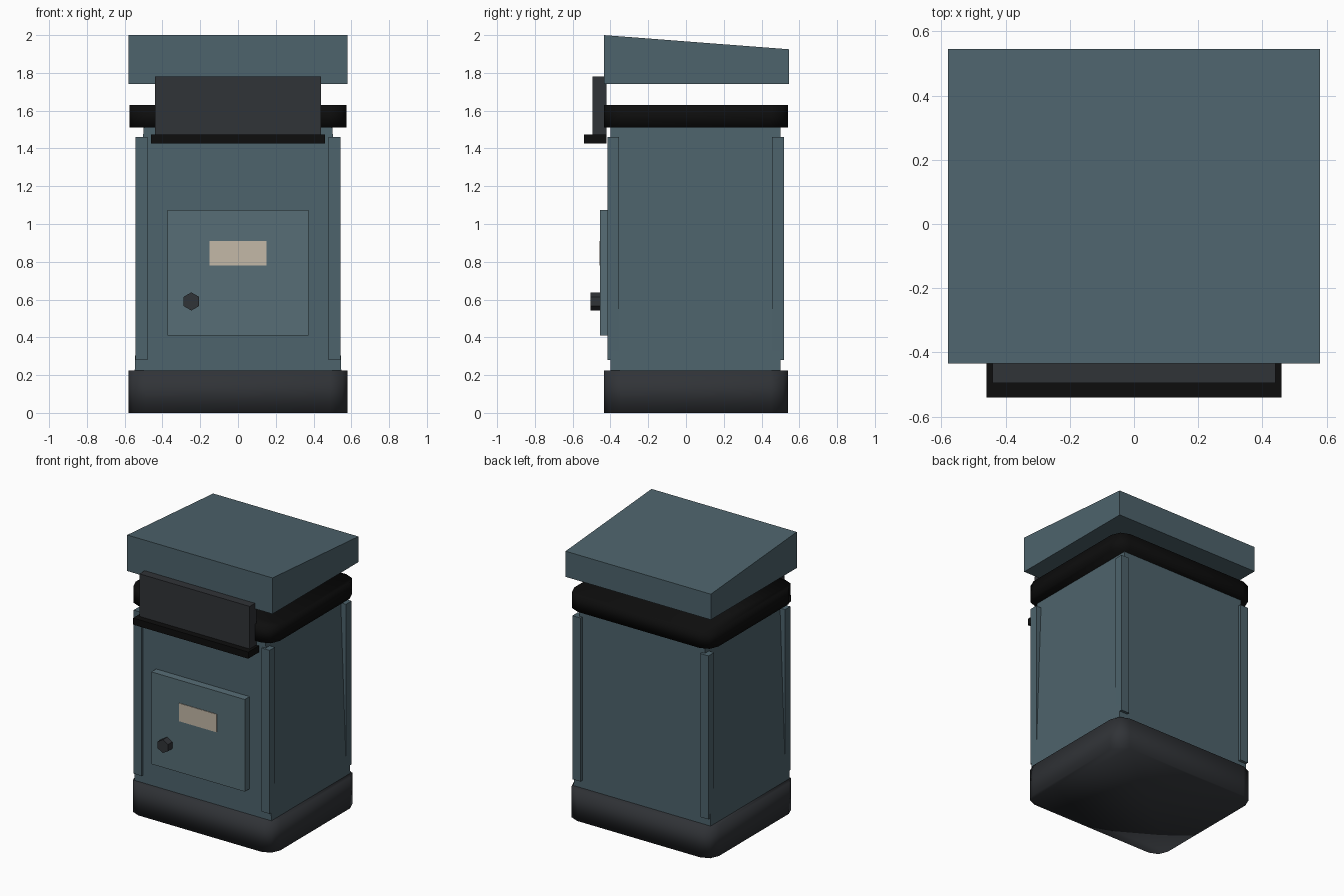
import bpy, bmesh
from mathutils import Matrix

if "Cube" in bpy.data.objects:
    bpy.data.objects.remove(bpy.data.objects["Cube"])


def material(name, r, g, b):
    m = bpy.data.materials.new(name)
    m.diffuse_color = (r, g, b, 1)
    m.use_nodes = True
    m.node_tree.nodes["Principled BSDF"].inputs["Base Color"].default_value = m.diffuse_color
    return m


STEEL = material("steel_blue", 0.075, 0.125, 0.15)
DOOR = material("door_blue", 0.095, 0.155, 0.18)
DARK = material("dark_grey", 0.03, 0.033, 0.038)
BLACK = material("black", 0.004, 0.004, 0.004)
CREAM = material("cream", 0.55, 0.48, 0.39)


def finish(name, bm, mat):
    bmesh.ops.recalc_face_normals(bm, faces=bm.faces)
    me = bpy.data.meshes.new(name)
    bm.to_mesh(me)
    bm.free()
    me.materials.append(mat)
    ob = bpy.data.objects.new(name, me)
    bpy.context.collection.objects.link(ob)
    return ob


def box(name, x, y, z, mat, corner=0, edit=None):
    """Box from (min, max) ranges; corner rounds the upright edges."""
    bm = bmesh.new()
    bmesh.ops.create_cube(bm, size=1)
    for v in bm.verts:
        v.co = [r[c > 0] for r, c in zip((x, y, z), v.co)]
    if edit:
        for v in bm.verts:
            edit(v.co)
    if corner:
        upright = [e for e in bm.edges
                   if abs(e.verts[0].co.z - e.verts[1].co.z) > 1e-4]
        bmesh.ops.bevel(bm, geom=upright, offset=corner, segments=2,
                        profile=0.5, affect='EDGES')
        for f in bm.faces:
            f.smooth = True
    return finish(name, bm, mat)


# Plinth and rubber collar with rounded corners
box("plinth", (-0.58, 0.58), (-0.435, 0.54), (0, 0.225), DARK, 0.09)
box("collar", (-0.575, 0.575), (-0.435, 0.54), (1.51, 1.63), BLACK, 0.09)


# Cabinet body narrowing sideways toward the top
def taper(co):
    if co.z > 1:
        co.x *= 0.5 / 0.547


box("cabinet_body", (-0.547, 0.547), (-0.40, 0.50), (0.22, 1.52), STEEL, edit=taper)

# Corner strips
for side, x in (("left", (-0.543, -0.478)), ("right", (0.478, 0.543))):
    for end, y in (("front", (-0.415, -0.355)), ("back", (0.455, 0.52))):
        box(f"corner_strip_{end}_{side}", x, y, (0.28, 1.46), STEEL)


# Roof sloping down to the back
def slope(co):
    if co.z > 1.9 and co.y > 0:
        co.z = 1.925


box("sloped_roof", (-0.58, 0.58), (-0.435, 0.545), (1.74, 2.0), STEEL, edit=slope)

# Front panel with its ledge
box("front_panel", (-0.44, 0.44), (-0.495, -0.42), (1.46, 1.78), DARK)
box("panel_ledge", (-0.46, 0.46), (-0.54, -0.42), (1.425, 1.473), BLACK)

# Door, label plate and hexagonal knob
box("door", (-0.373, 0.373), (-0.455, -0.395), (0.41, 1.075), DOOR)
box("label_plate", (-0.15, 0.15), (-0.459, -0.45), (0.78, 0.91), CREAM)
bm = bmesh.new()
bmesh.ops.create_cone(bm, cap_ends=True, segments=6, radius1=0.048,
                      radius2=0.048, depth=0.055,
                      matrix=Matrix.Translation((-0.247, -0.4775, 0.59))
                      @ Matrix.Rotation(1.5707963, 4, 'X'))
finish("door_knob", bm, DARK)
